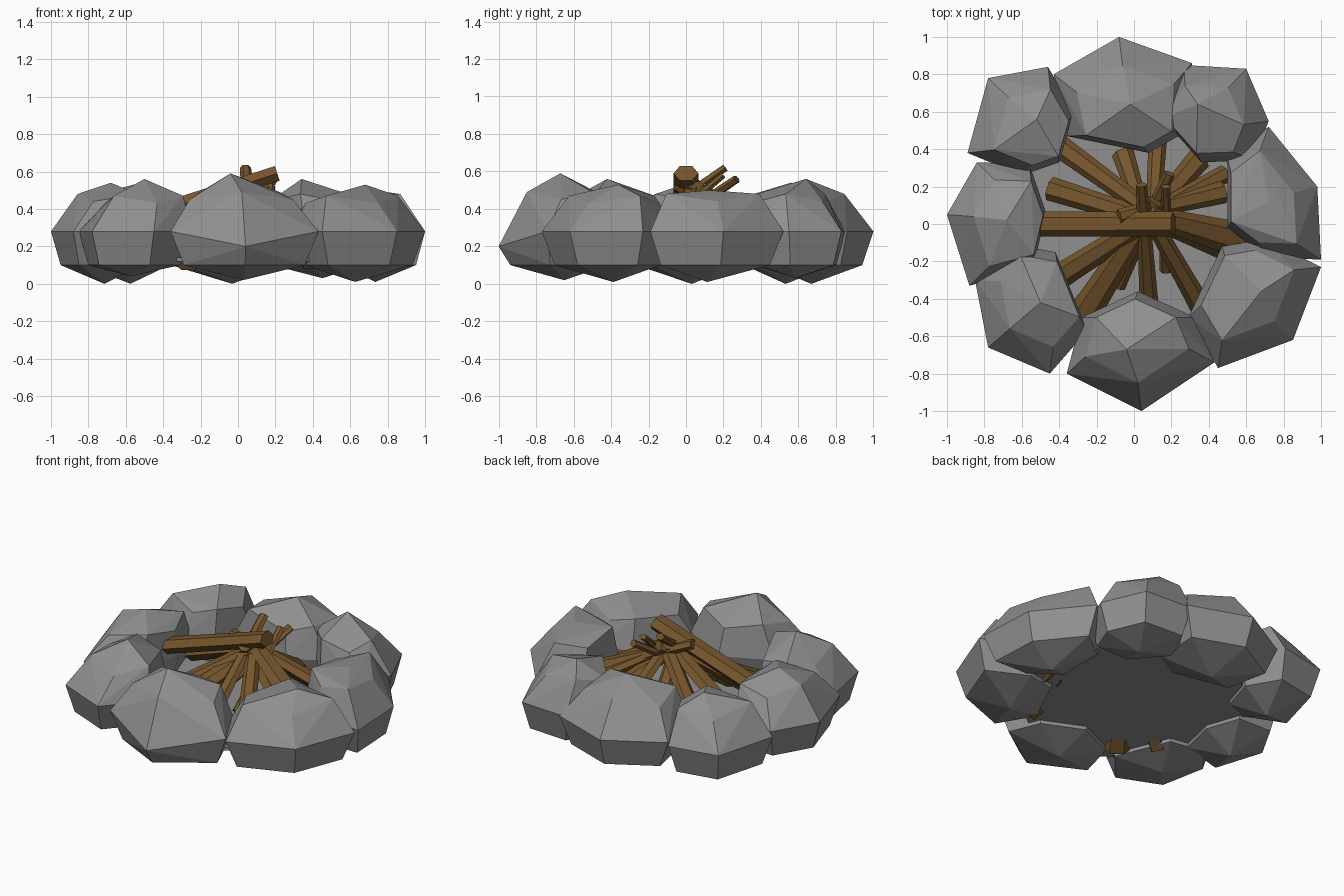
import bpy, bmesh, math
from mathutils import Vector, Matrix

if "Cube" in bpy.data.objects:
    bpy.data.objects.remove(bpy.data.objects["Cube"])


def material(name, rgb):
    m = bpy.data.materials.new(name)
    m.diffuse_color = (*rgb, 1)
    m.use_nodes = True
    m.node_tree.nodes["Principled BSDF"].inputs["Base Color"].default_value = m.diffuse_color
    return m


wood = material("wood", (0.18, 0.092, 0.026))
rock = material("rock", (0.28, 0.28, 0.28))


def finish(bm, name, mat):
    bmesh.ops.recalc_face_normals(bm, faces=bm.faces)
    me = bpy.data.meshes.new(name)
    bm.to_mesh(me)
    bm.free()
    me.materials.append(mat)
    ob = bpy.data.objects.new(name, me)
    bpy.context.collection.objects.link(ob)
    return ob


def stone(name, outline, peak, rim=0.46, inset=0.7, base=0.0, first_z=0.28):
    """Faceted boulder: convex hull of a waist outline, a lower ring, an upper ring and two apexes."""
    c = sum((Vector(p) for p in outline), Vector((0, 0))) / len(outline)
    top_c = c.lerp(Vector(peak[:2]), 0.2) - c.normalized() * 0.05   # crown leans to the fire
    bm = bmesh.new()
    for i, p in enumerate(outline):
        p = Vector(p)
        low = c.lerp(p, 0.82)
        up = top_c + (p - c) * inset
        bm.verts.new((p.x, p.y, first_z if i == 0 else 0.28))
        bm.verts.new((low.x, low.y, 0.10))
        bm.verts.new((up.x, up.y, rim + 0.02 * (-1) ** i))
    bm.verts.new((c.x, c.y, base))
    bm.verts.new(peak)
    res = bmesh.ops.convex_hull(bm, input=bm.verts[:])
    junk = {g for k in ("geom_interior", "geom_unused") for g in res[k]
            if isinstance(g, bmesh.types.BMVert)}
    bmesh.ops.delete(bm, geom=list(junk), context='VERTS')
    bmesh.ops.dissolve_limit(bm, angle_limit=math.radians(4), verts=bm.verts[:], edges=bm.edges[:])
    return finish(bm, name, rock)


# Ring of eight stones
stone("stone_back", [(-.08, 1), (.31, .86), (.29, .5), (.08, .38), (-.36, .47), (-.43, .8)],
      (-.02, .64, .56))
stone("stone_back_right", [(.27, .85), (.6, .83), (.72, .55), (.64, .34), (.36, .33), (.12, .6)],
      (.34, .64, .56), base=.03)
stone("stone_right", [(.72, .52), (.98, .2), (1, -.19), (.71, -.18), (.5, -.02), (.5, .35)],
      (.72, .12, .5), base=.01)
stone("stone_front_right", [(1, -.23), (.85, -.62), (.45, -.77), (.29, -.5), (.47, -.12), (.7, -.08)],
      (.68, -.36, .53), rim=.45, base=.01)
stone("stone_front", [(.04, -1), (.43, -.74), (.33, -.5), (.02, -.36), (-.28, -.5), (-.36, -.8)],
      (-.04, -.67, .59), rim=.47, base=.02, first_z=.2)
stone("stone_front_left", [(-.78, -.66), (-.45, -.8), (-.25, -.57), (-.42, -.15), (-.7, -.1), (-.85, -.3)],
      (-.5, -.42, .56), rim=.45, base=.04)
stone("stone_left", [(-1, .05), (-.84, .33), (-.56, .32), (-.47, .06), (-.54, -.24), (-.88, -.33)],
      (-.68, .02, .54))
stone("stone_back_left", [(-.89, .38), (-.78, .78), (-.46, .84), (-.32, .6), (-.4, .33), (-.6, .26)],
      (-.52, .56, .54))

# Ash bed
bm = bmesh.new()
bmesh.ops.create_cone(bm, cap_ends=True, segments=16, radius1=.68, radius2=.68, depth=.02)
bmesh.ops.translate(bm, verts=bm.verts, vec=(0, 0, .13))
finish(bm, "ash_bed", rock)


def log(a, b, r1, r2):
    """Six-sided, slightly flattened log from outer end a to inner end b."""
    a, b = Vector(a), Vector(b)
    bm = bmesh.new()
    bmesh.ops.create_cone(bm, cap_ends=True, segments=6, radius1=r1, radius2=r2, depth=(b - a).length)
    m = (Matrix.Translation((a + b) / 2) @ (b - a).to_track_quat('Z', 'Y').to_matrix().to_4x4()
         @ Matrix.Diagonal((1, .72, 1, 1)) @ Matrix.Rotation(math.radians(30), 4, 'Z'))
    bmesh.ops.transform(bm, matrix=m, verts=bm.verts)
    return finish(bm, "log", wood)


# Leaning logs: outer end, inner end, two radii
for spec in [
    ((-.5, 0, .36), (.21, 0, .59), .068, .066),
    ((-.45, .19, .25), (.1, .02, .49), .065, .05),
    ((-.5, .49, .12), (.12, .04, .49), .065, .045),
    ((-.06, .38, .2), (.08, -.05, .52), .06, .035),
    ((.13, .5, .2), (.1, .02, .5), .05, .04),
    ((.35, .35, .2), (.03, -.02, .5), .065, .045),
    ((.49, .27, .24), (.02, .02, .52), .05, .04),
    ((.48, .17, .3), (-.08, .04, .54), .06, .04),
    ((.62, -.1, .15), (.1, .04, .5), .1, .055),
    ((.5, -.13, .15), (.05, .05, .48), .07, .05),
    ((.39, -.5, .11), (.05, .1, .52), .06, .04),
    ((.08, -.42, .17), (.04, .21, .62), .05, .03),
    ((.17, -.25, .2), (.17, .2, .58), .035, .025),
    ((-.28, -.5, .12), (.12, .12, .5), .085, .05),
    ((-.46, -.32, .12), (.14, .06, .52), .07, .05),
    ((-.09, -.33, .15), (.19, .27, .56), .045, .03),
]:
    log(*spec)
